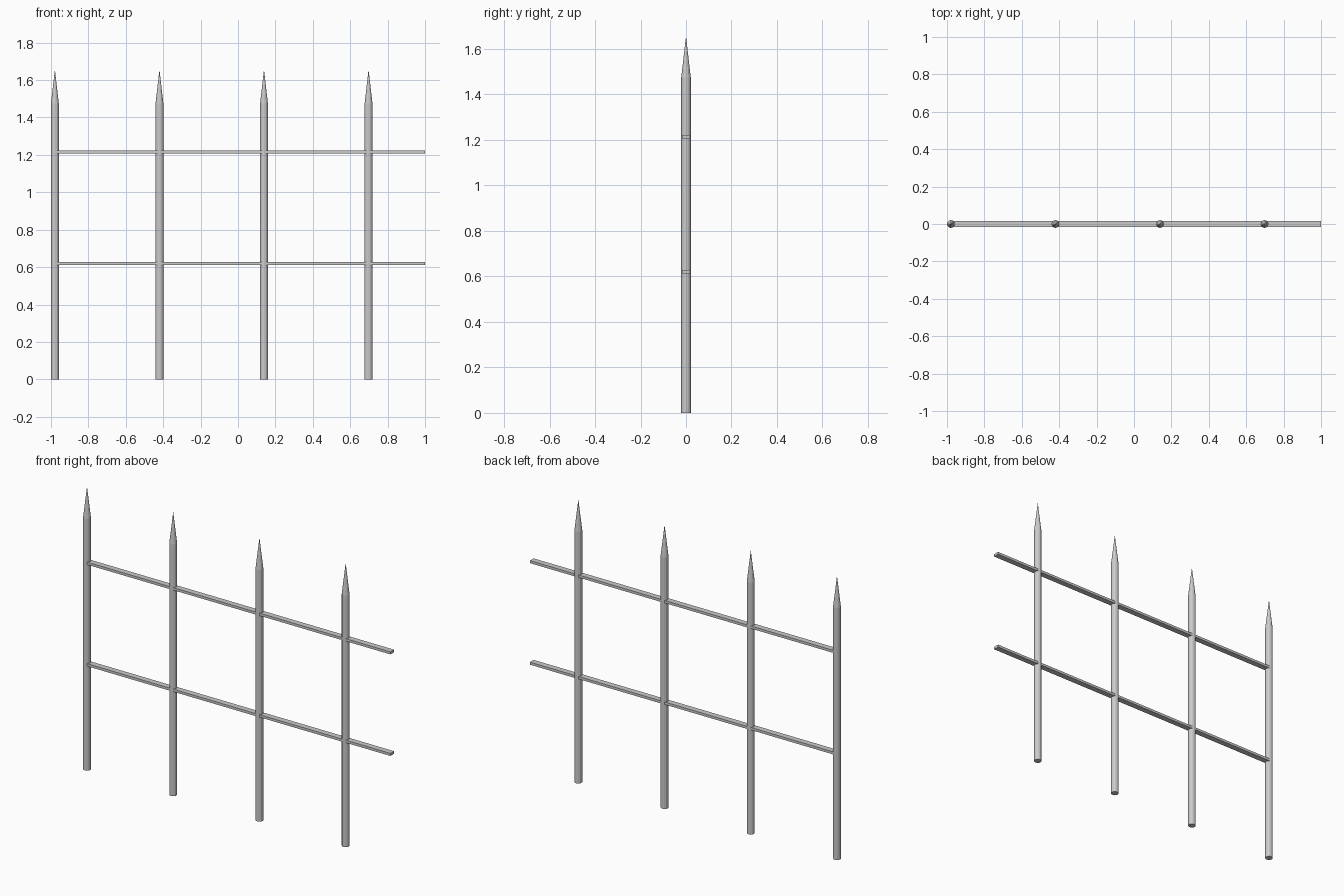
import bpy, bmesh
from mathutils import Matrix

if "Cube" in bpy.data.objects:
    bpy.data.objects.remove(bpy.data.objects["Cube"])

R, SHAFT, TIP = 0.021, 1.475, 1.656
SIDES = 12


def make(name, bm):
    bmesh.ops.recalc_face_normals(bm, faces=bm.faces)
    me = bpy.data.meshes.new(name)
    bm.to_mesh(me)
    bm.free()
    ob = bpy.data.objects.new(name, me)
    bpy.context.collection.objects.link(ob)
    return ob


# round post with a pointed spike on top
def post(name, x):
    bm = bmesh.new()
    bmesh.ops.create_cone(bm, cap_ends=True, segments=SIDES, radius1=R, radius2=R,
                          depth=SHAFT, matrix=Matrix.Translation((x, 0, SHAFT / 2)))
    top = next(f for f in bm.faces if f.normal.z > 0.9)
    bmesh.ops.translate(bm, vec=(0, 0, TIP - SHAFT),
                        verts=bmesh.ops.poke(bm, faces=[top])["verts"])
    make(name, bm)


# flat bar running through the posts
def rail(name, z):
    x0, x1 = -0.979, 1.0
    bm = bmesh.new()
    bmesh.ops.create_cube(bm, size=1, matrix=Matrix.Translation(((x0 + x1) / 2, 0, z))
                          @ Matrix.Diagonal((x1 - x0, 0.034, 0.015, 1)))
    make(name, bm)


for i in range(4):
    post(f"post_{i + 1}", -0.979 + 0.559 * i)

rail("lower_rail", 0.62)
rail("upper_rail", 1.215)
